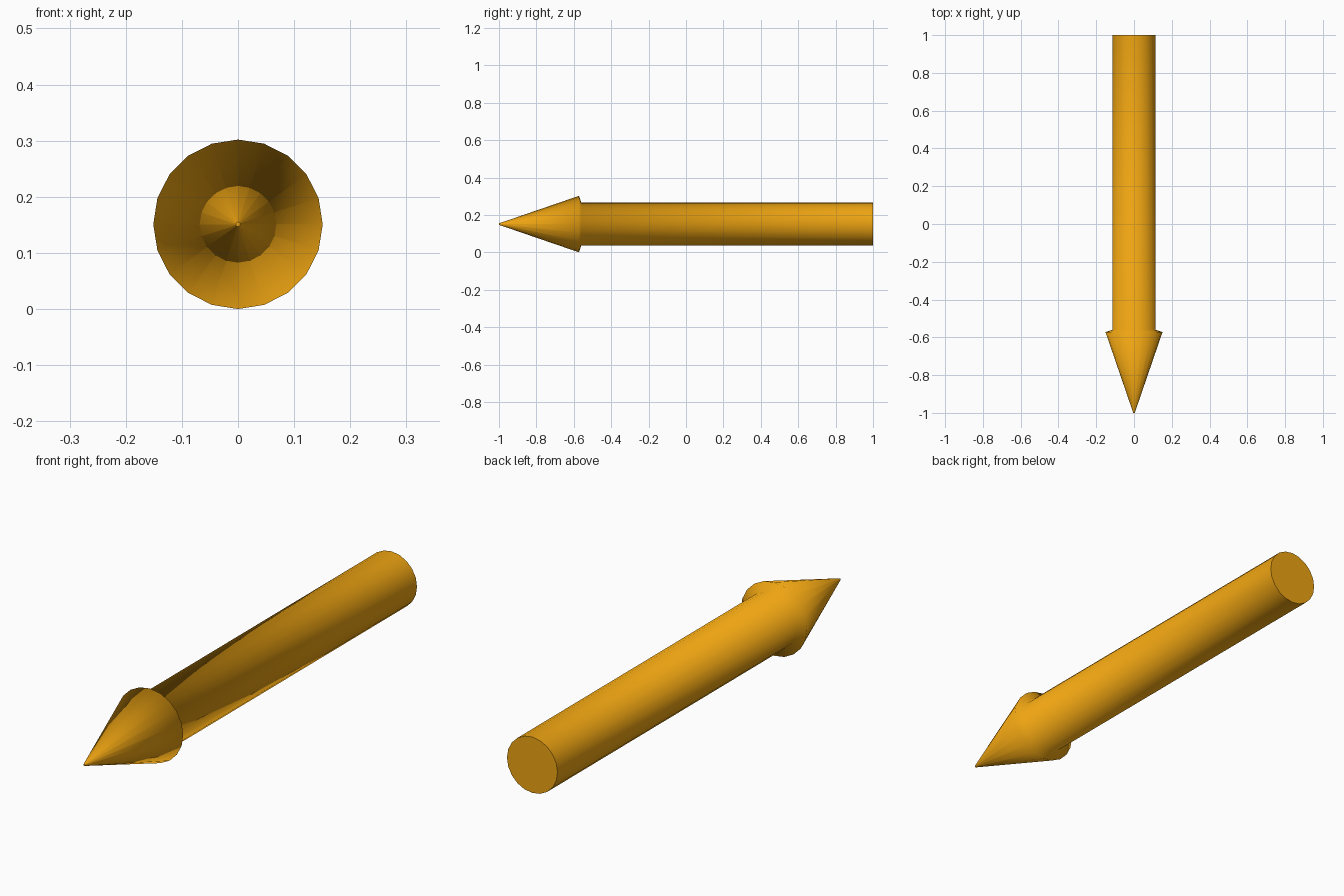
import bpy, bmesh
from math import sin, cos, tau

if "Cube" in bpy.data.objects:
    bpy.data.objects.remove(bpy.data.objects["Cube"])

SIDES = 20
CENTRE_Z = 0.151
# Profile as (y, radius): tip, head rim, sloped head back, shaft end
PROFILE = [(-1.0, 0.004), (-0.572, 0.151), (-0.56, 0.115), (1.0, 0.115)]

bm = bmesh.new()

# One ring of vertices per profile point, around the y axis
rings = [[bm.verts.new((r * sin(tau * i / SIDES), y, CENTRE_Z + r * cos(tau * i / SIDES)))
          for i in range(SIDES)] for y, r in PROFILE]

# Smooth walls of head and shaft
for a, b in zip(rings, rings[1:]):
    for i in range(SIDES):
        j = (i + 1) % SIDES
        bm.faces.new((a[i], a[j], b[j], b[i])).smooth = True

# Flat caps at the blunt tip and the shaft end
caps = [bm.faces.new(rings[0]), bm.faces.new(rings[-1])]
for cap in caps:
    for edge in cap.edges:
        edge.smooth = False
bmesh.ops.recalc_face_normals(bm, faces=bm.faces)

mesh = bpy.data.meshes.new("arrow")
bm.to_mesh(mesh)
bm.free()

# Orange colour
orange = bpy.data.materials.new("orange")
orange.diffuse_color = (0.85, 0.37, 0.006, 1)
orange.use_nodes = True
orange.node_tree.nodes["Principled BSDF"].inputs["Base Color"].default_value = orange.diffuse_color
mesh.materials.append(orange)

arrow = bpy.data.objects.new("arrow", mesh)
bpy.context.collection.objects.link(arrow)
